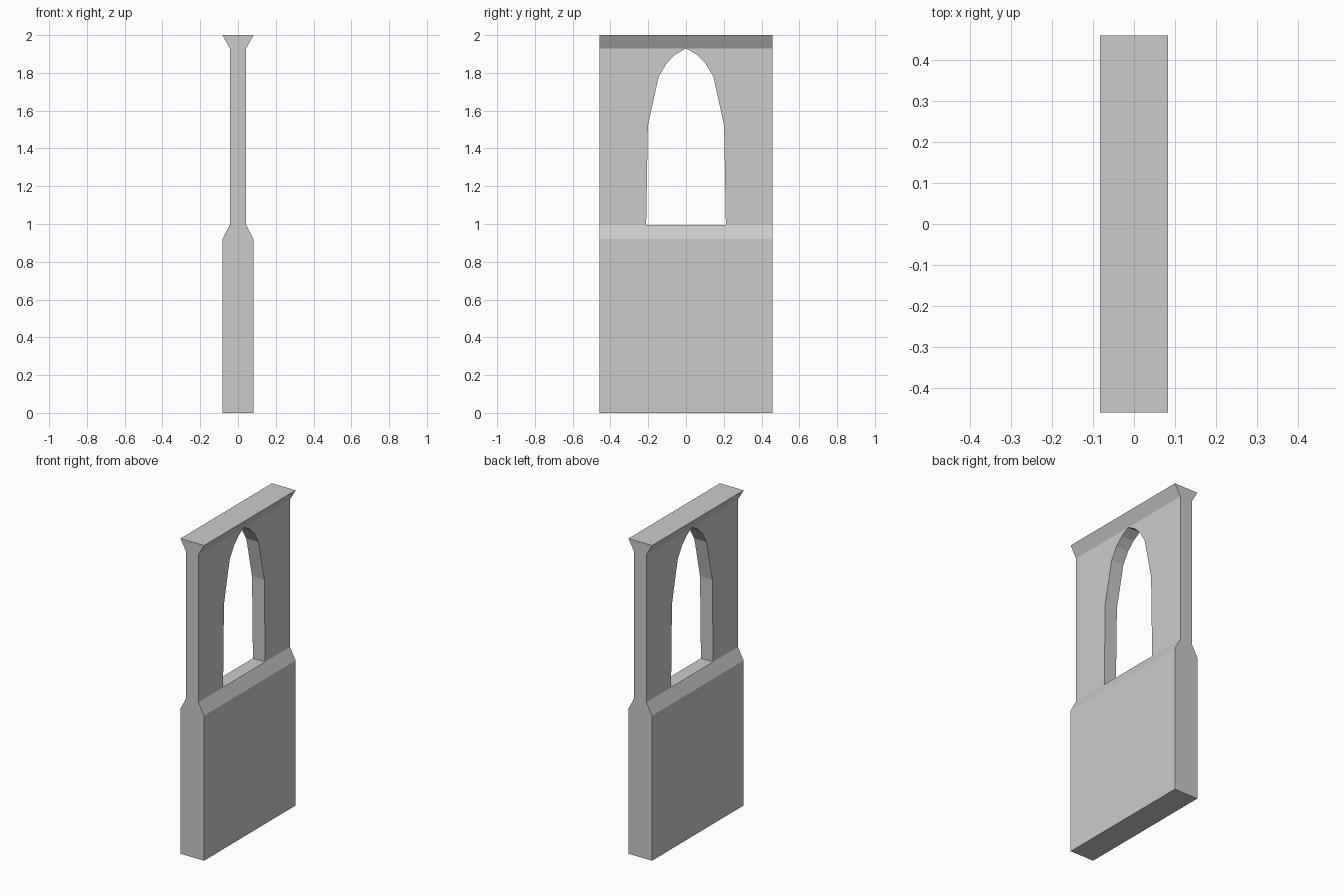
import bpy, bmesh

if "Cube" in bpy.data.objects:
    bpy.data.objects.remove(bpy.data.objects["Cube"])

W, T, N = 0.459, 0.083, 0.043      # half length, thick and thin half depths
Z0, Z1, Z2, Z3, Z4 = 0.0, 0.92, 0.995, 1.93, 2.0
# half of the pointed arch opening (y, z), sill to apex
ARCH = [(0.211, Z2), (0.202, 1.52), (0.145, 1.78),
        (0.103, 1.85), (0.056, 1.897), (0.0, Z3)]

bm = bmesh.new()


def face(*pts):
    bm.faces.new([bm.verts.new(p) for p in pts])


sill = ARCH[0][0]

# lower wall: underside, broad face, sloped shoulder, sill
face((0, 0, Z0), (0, W, Z0), (T, W, Z0), (T, 0, Z0))
face((T, 0, Z0), (T, W, Z0), (T, W, Z1), (T, 0, Z1))
face((T, 0, Z1), (T, W, Z1), (N, W, Z2), (N, sill, Z2), (N, 0, Z2))
face((0, 0, Z2), (N, 0, Z2), (N, sill, Z2), (0, sill, Z2))

# thin panel around the arch
face((N, W, Z2), (N, W, Z3), *[(N, y, z) for y, z in reversed(ARCH)])
for (ya, za), (yb, zb) in zip(ARCH, ARCH[1:]):
    face((0, ya, za), (N, ya, za), (N, yb, zb), (0, yb, zb))

# flared cornice and top
face((N, 0, Z3), (N, W, Z3), (T, W, Z4), (T, 0, Z4))
face((0, 0, Z4), (T, 0, Z4), (T, W, Z4), (0, W, Z4))

# end profile
face((0, W, Z0), (0, W, Z4), (T, W, Z4), (N, W, Z3),
     (N, W, Z2), (T, W, Z1), (T, W, Z0))

# mirror the quarter into the full wall
for axis in (0, 1):
    copy = bmesh.ops.duplicate(bm, geom=bm.verts[:] + bm.edges[:] + bm.faces[:])
    for v in copy["geom"]:
        if isinstance(v, bmesh.types.BMVert):
            v.co[axis] *= -1
bmesh.ops.remove_doubles(bm, verts=bm.verts[:], dist=1e-4)
bmesh.ops.dissolve_limit(bm, angle_limit=0.01, verts=bm.verts[:], edges=bm.edges[:])
bmesh.ops.recalc_face_normals(bm, faces=bm.faces[:])

mesh = bpy.data.meshes.new("arched_window_wall")
bm.to_mesh(mesh)
bm.free()
bpy.context.collection.objects.link(bpy.data.objects.new("arched_window_wall", mesh))
